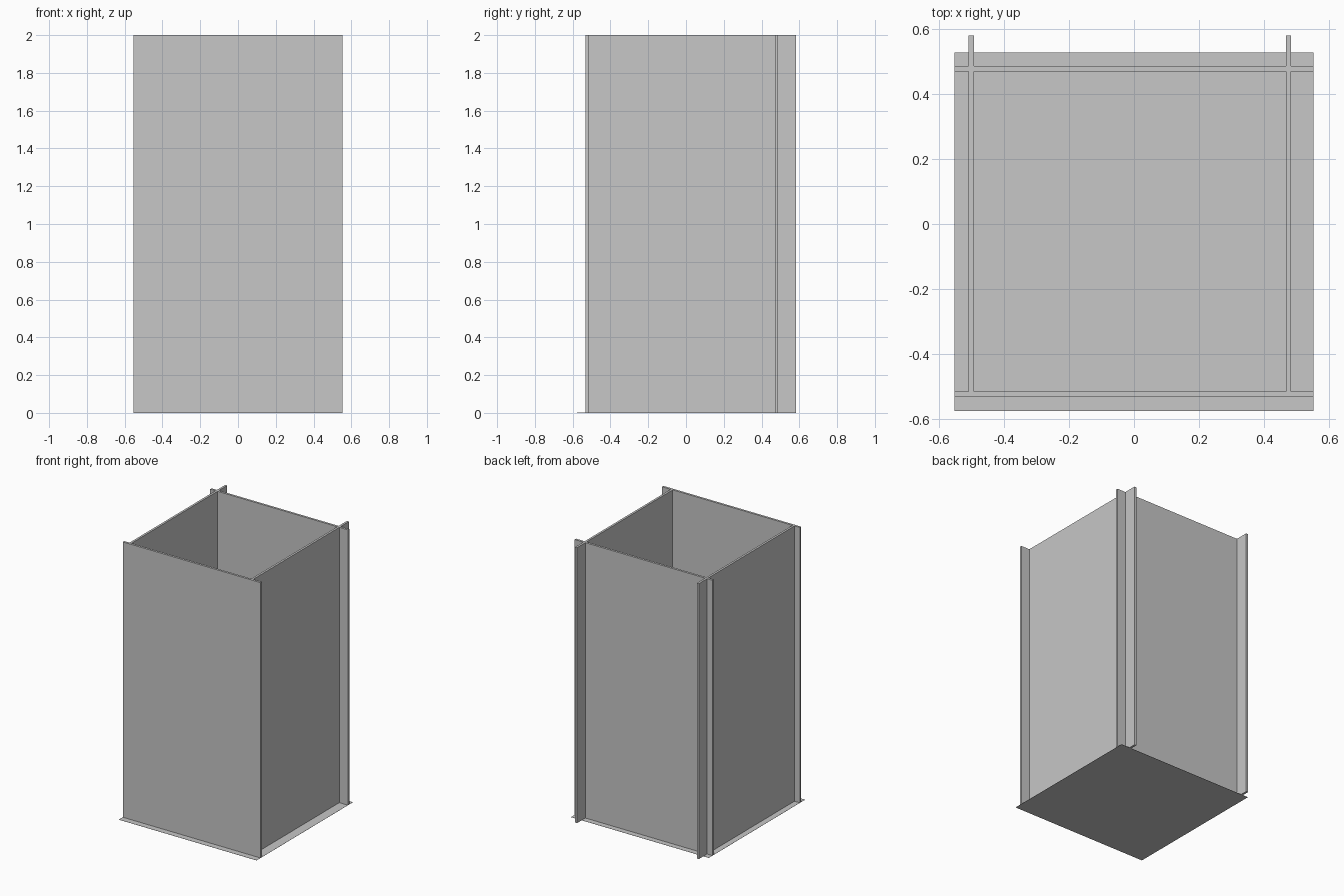
import bpy
from mathutils import Vector

if "Cube" in bpy.data.objects:
    bpy.data.objects.remove(bpy.data.objects["Cube"], do_unlink=True)

GREY = (0.57, 0.57, 0.57, 1)
grey = bpy.data.materials.new("plain grey")
grey.use_nodes = True
grey.diffuse_color = GREY
grey.node_tree.nodes["Principled BSDF"].inputs["Base Color"].default_value = GREY


def box(name, low, high):
    """Axis-aligned board between two corners."""
    low, high = Vector(low), Vector(high)
    bpy.ops.mesh.primitive_cube_add(size=1)
    obj = bpy.context.object
    obj.name = name
    for v in obj.data.vertices:
        v.co = [(a + b) / 2 + c * (b - a) for a, b, c in zip(low, high, v.co)]
    obj.data.materials.append(grey)
    return obj


WIDTH = 1.106
HALF = WIDTH / 2
HEIGHT = 2.0
THICK = 0.016

# Front and back boards, running the full width
for name, y in (("front_panel", -0.524), ("back_panel", 0.479)):
    box(name, (-HALF, y - THICK / 2, 0), (HALF, y + THICK / 2, HEIGHT))

# Side boards, meeting the front board and passing through the back board
for name, x in (("right_panel", -0.502), ("left_panel", 0.476)):
    box(name, (x - THICK / 2, 0.582 - WIDTH, 0), (x + THICK / 2, 0.582, HEIGHT))

# Paper-thin floor sheet
box("floor_sheet", (-HALF, -0.577, 0), (HALF, 0.529, 0.001))
